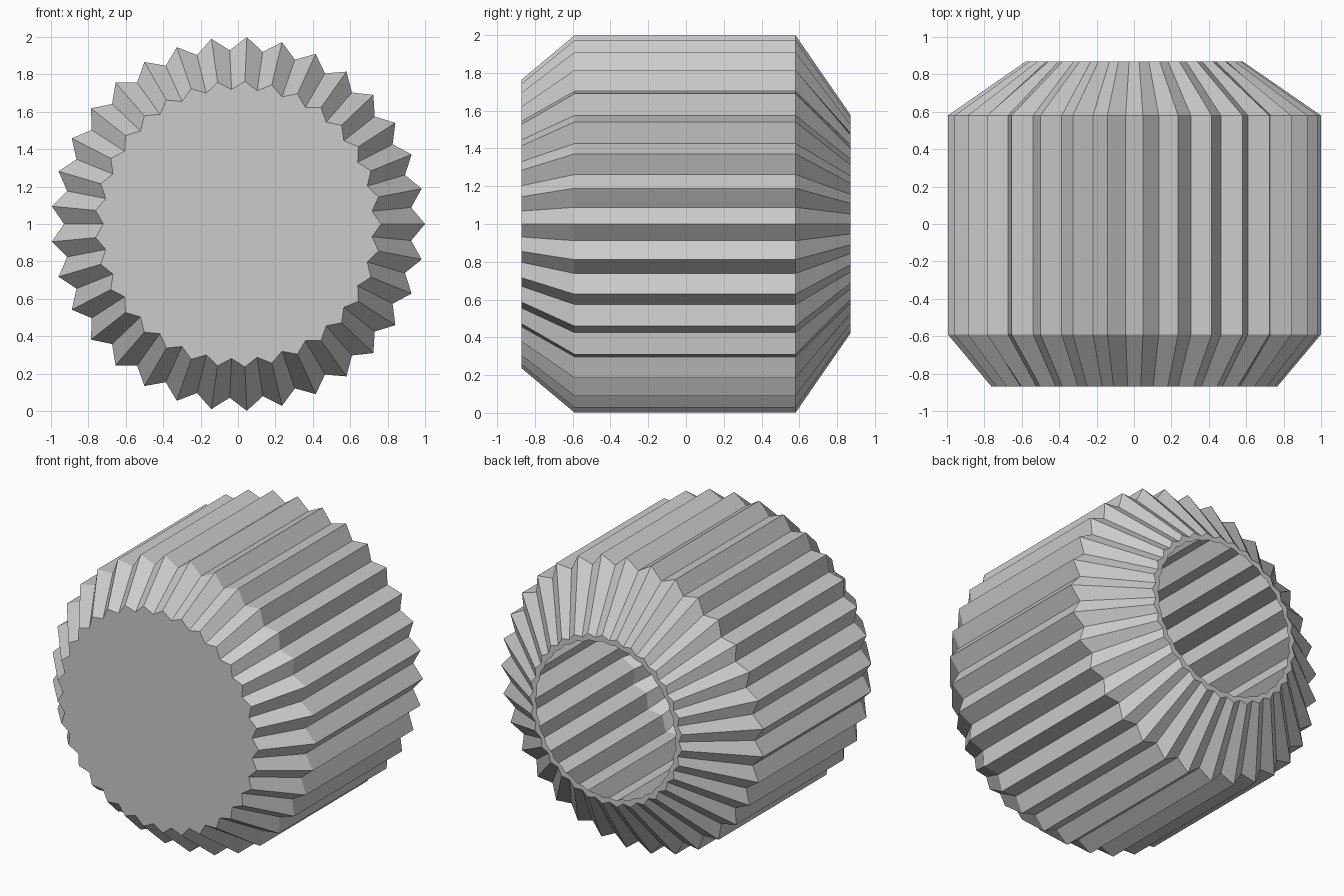
import bpy, bmesh, math

if "Cube" in bpy.data.objects:
    bpy.data.objects.remove(bpy.data.objects["Cube"], do_unlink=True)

TEETH = 33

grey = bpy.data.materials.new("plain grey")
grey.use_nodes = True
colour = (0.6, 0.6, 0.6, 1)
grey.diffuse_color = colour
grey.node_tree.nodes["Principled BSDF"].inputs["Base Color"].default_value = colour


def pleated_ring(bm, y, ridge, valley):
    """Zigzag loop around the y axis, alternating ridge and valley radii."""
    ring = []
    for i in range(TEETH * 2):
        a = math.pi * i / TEETH
        r = valley if i % 2 else ridge
        ring.append(bm.verts.new((r * math.cos(a), y, 1 + r * math.sin(a))))
    return ring


# Profile from the closed front, along the outside, over the rim and back inside
profile = [
    (-0.87, 0.765, 0.72),
    (-0.59, 1.0, 0.93),
    (0.58, 1.0, 0.93),
    (0.87, 0.58, 0.555),
    (0.87, 0.535, 0.525),
    (0.56, 0.955, 0.885),
    (-0.57, 0.955, 0.885),
    (-0.83, 0.735, 0.69),
]

bm = bmesh.new()
rings = [pleated_ring(bm, *p) for p in profile]
for a, b in zip(rings, rings[1:]):
    for i in range(len(a)):
        j = (i + 1) % len(a)
        bm.faces.new((a[i], a[j], b[j], b[i]))

# Front plate and inner floor
bm.faces.new(rings[0])
bm.faces.new(rings[-1])
bmesh.ops.recalc_face_normals(bm, faces=bm.faces)

mesh = bpy.data.meshes.new("pleated_cup")
bm.to_mesh(mesh)
bm.free()
mesh.materials.append(grey)
cup = bpy.data.objects.new("pleated_cup", mesh)
bpy.context.collection.objects.link(cup)
